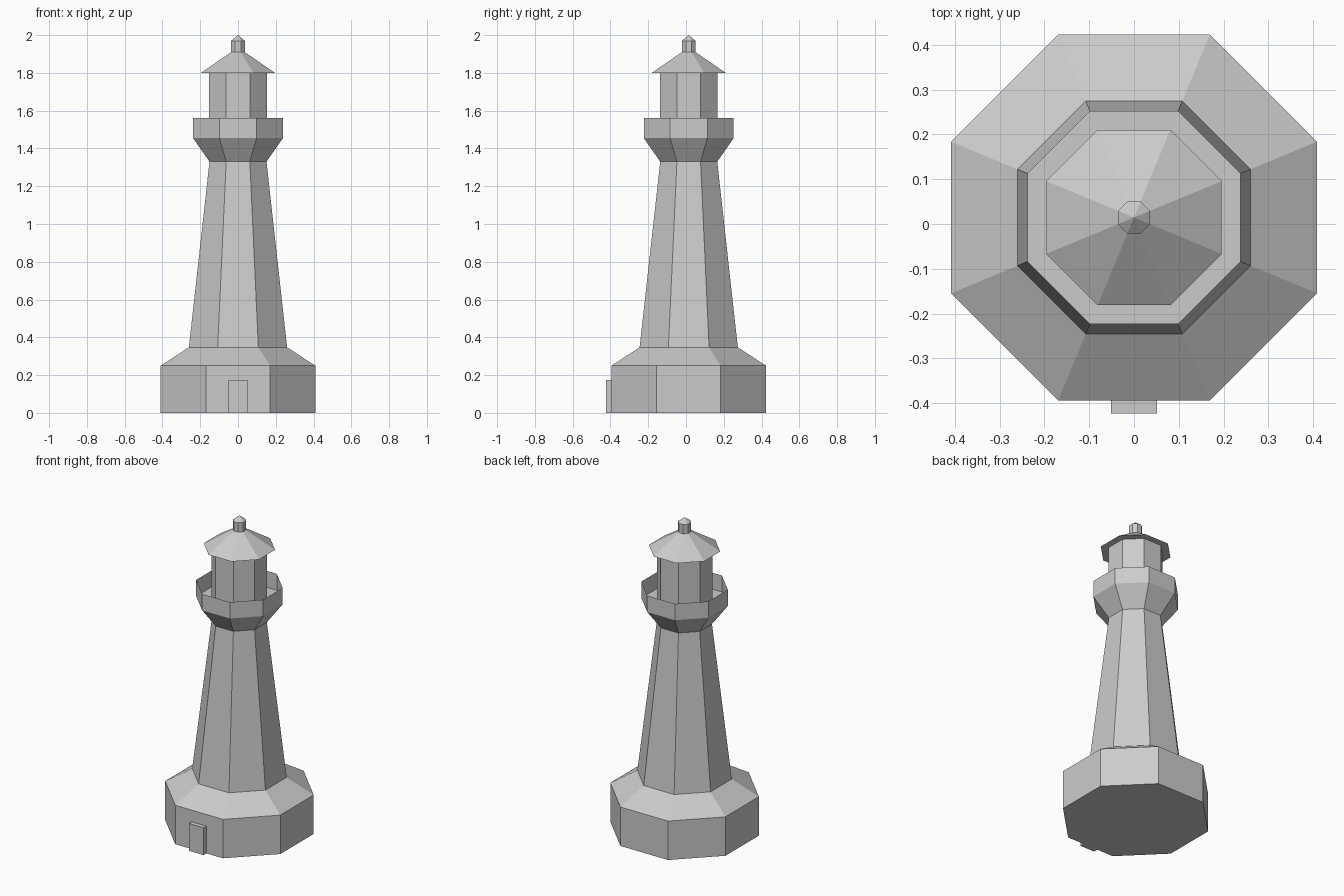
import bpy, bmesh, math

if "Cube" in bpy.data.objects:
    bpy.data.objects.remove(bpy.data.objects["Cube"])

SIDES = 8
CENTRE_Y = 0.0145          # tower sits slightly back so the door balances it


def octagon_part(name, profile, cap_bottom=False):
    """Stack octagon rings from (apothem, z) pairs; apothem 0 gives a tip."""
    bm = bmesh.new()
    rings = []
    for apothem, z in profile:
        if apothem == 0:
            rings.append([bm.verts.new((0, CENTRE_Y, z))])
            continue
        r = apothem / math.cos(math.pi / SIDES)
        angles = [(i + 0.5) * 2 * math.pi / SIDES for i in range(SIDES)]
        rings.append([bm.verts.new((r * math.cos(a), CENTRE_Y + r * math.sin(a), z))
                      for a in angles])
    for low, high in zip(rings, rings[1:]):
        for i in range(SIDES):
            j = (i + 1) % SIDES
            if len(high) == 1:
                bm.faces.new((low[i], low[j], high[0]))
            elif len(low) == 1:
                bm.faces.new((low[0], high[j], high[i]))
            else:
                bm.faces.new((low[i], low[j], high[j], high[i]))
    if cap_bottom:
        bm.faces.new(rings[0][::-1])
    mesh = bpy.data.meshes.new(name)
    bm.to_mesh(mesh)
    bm.free()
    obj = bpy.data.objects.new(name, mesh)
    bpy.context.collection.objects.link(obj)
    return obj


# Plinth with sloped shoulder
octagon_part("base", [(0.409, 0), (0.409, 0.25), (0.26, 0.347)], cap_bottom=True)

# Tapered shaft
octagon_part("tower", [(0.26, 0.347), (0.151, 1.33)])

# Flared gallery with thin parapet, and its floor
octagon_part("gallery", [(0.151, 1.33), (0.238, 1.455), (0.238, 1.56)])
octagon_part("gallery_floor", [(0.238, 1.455), (0, 1.455)])

# Lantern room
octagon_part("lantern", [(0.153, 1.455), (0.153, 1.80)])

# Overhanging roof and finial
octagon_part("roof", [(0.196, 1.80), (0.036, 1.91)], cap_bottom=True)
octagon_part("finial", [(0.036, 1.91), (0.036, 1.97), (0, 2.0)])

# Door on the front face
bpy.ops.mesh.primitive_cube_add(size=1, location=(0, -0.4065, 0.0875))
door = bpy.context.object
door.name = "door"
door.scale = (0.102, 0.033, 0.175)
